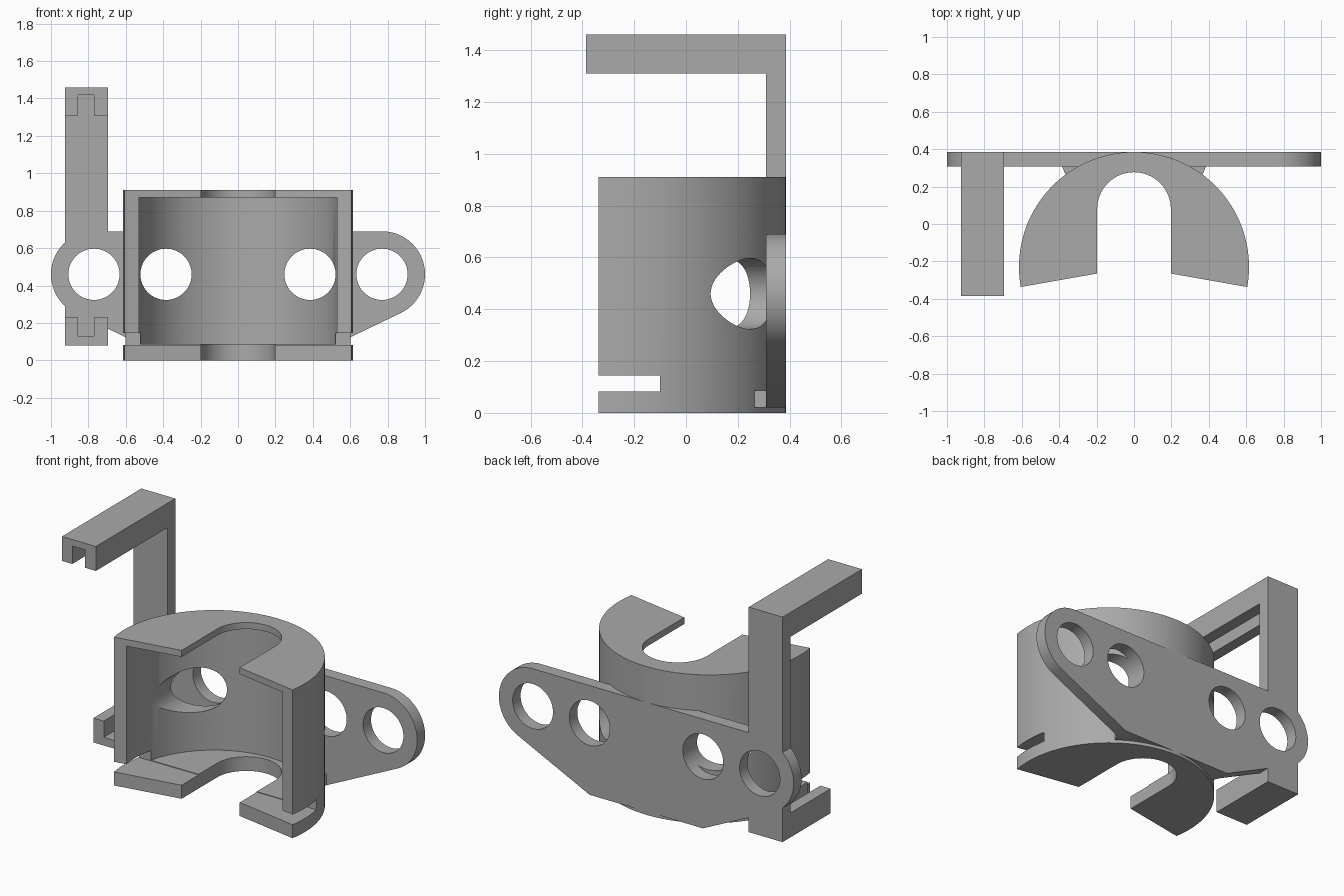
import bpy, bmesh
from math import cos, sin, radians
from mathutils import Vector

if "Cube" in bpy.data.objects:
    bpy.data.objects.remove(bpy.data.objects["Cube"])

grey = bpy.data.materials.new("plain grey")
grey.use_nodes = True
grey.diffuse_color = (0.40, 0.40, 0.40, 1)
grey.node_tree.nodes["Principled BSDF"].inputs["Base Color"].default_value = grey.diffuse_color


def arc(cx, cy, r, start, end, steps):
    angles = [radians(start + (end - start) * i / steps) for i in range(steps + 1)]
    return [(cx + r * cos(a), cy + r * sin(a)) for a in angles]


def prism(name, outline, low, high, axis="Z"):
    """Extrude an outline: (x, y) along Z, (x, z) along Y or (y, z) along X."""
    place = {"Z": lambda u, v: (u, v, low), "Y": lambda u, v: (u, low, v),
             "X": lambda u, v: (low, u, v)}[axis]
    bm = bmesh.new()
    face = bm.faces.new([bm.verts.new(place(u, v)) for u, v in outline])
    top = bmesh.ops.extrude_face_region(bm, geom=[face])
    shift = Vector([(high - low) * (axis == a) for a in "XYZ"])
    moved = [g for g in top["geom"] if isinstance(g, bmesh.types.BMVert)]
    bmesh.ops.translate(bm, verts=moved, vec=shift)
    bmesh.ops.recalc_face_normals(bm, faces=bm.faces)
    mesh = bpy.data.meshes.new(name)
    bm.to_mesh(mesh)
    bm.free()
    mesh.materials.append(grey)
    obj = bpy.data.objects.new(name, mesh)
    bpy.context.collection.objects.link(obj)
    return obj


def box(name, x0, x1, y0, y1, z0, z1):
    return prism(name, [(x0, y0), (x1, y0), (x1, y1), (x0, y1)], z0, z1)


def combine(obj, others, operation="DIFFERENCE"):
    for other in others:
        mod = obj.modifiers.new("combine", "BOOLEAN")
        mod.operation, mod.solver, mod.object = operation, "EXACT", other
        bpy.ops.object.select_all(action="DESELECT")
        obj.select_set(True)
        bpy.context.view_layer.objects.active = obj
        bpy.ops.object.modifier_apply(modifier=mod.name)


AXIS_Y, OUTER, INNER, BACK, FRONT = -0.23, 0.615, 0.538, 0.385, 0.308
HOLE_Z, END_X, END_R = 0.46, 0.77, 0.23

# Cutters
bore = prism("bore_cutter", arc(0, AXIS_Y, INNER, 0, 357, 119), 0.087, 0.87)
slot = prism("slot_cutter", [(0.197, -0.6)] + arc(0, 0.08, 0.197, 0, 180, 32)
             + [(-0.197, -0.6)], -0.1, 1.1)
gap = box("gap_cutter", -1, 1, -1, -0.1, 0.083, 0.145)
holes = [prism("hole_cutter", arc(x, HOLE_Z, 0.137, 0, 354, 59), -0.1, 0.6, "Y")
         for x in (-END_X, -0.385, 0.385, END_X)]

# Open-fronted housing with slotted floor and roof
housing = prism("housing", [(0, AXIS_Y)] + arc(0, AXIS_Y, OUTER, -10, 190, 80), 0, 0.91)
combine(housing, [bore, slot, gap] + holes)

# Mounting plate: rounded ends tapering down to a flat bottom
right_end = arc(END_X, HOLE_Z, END_R, -64.3, 90, 36)
outline = [(0.385, 0.02)] + right_end
outline += [(-x, z) for x, z in reversed(outline)]
plate = prism("mounting_plate", outline, FRONT, BACK, "Y")

# Bracket post with a long upper arm and a short lower arm
post = prism("bracket_arm", [(-0.385, 1.31), (FRONT, 1.31), (FRONT, 0.23), (-0.08, 0.23),
             (-0.08, 0.08), (BACK, 0.08), (BACK, 1.46), (-0.385, 1.46)], -0.925, -0.695, "X")
grooves = [box("groove_cutter", -0.855, -0.77, -0.5, FRONT, 1.2, 1.42),
           box("groove_cutter", -0.855, -0.77, -0.5, FRONT, 0.13, 0.3)]
combine(post, grooves)
combine(plate, [post], "UNION")
combine(plate, holes)

# Foot that joins the plate to the housing floor
foot = prism("joining_foot", [(-0.365, 0.26), (0.365, 0.26), (0.385, FRONT), (-0.385, FRONT)],
             0.02, 0.087)
combine(foot, [slot])

for helper in [bore, slot, gap, post] + holes + grooves:
    bpy.data.objects.remove(helper)

bpy.ops.object.select_all(action="DESELECT")
for obj in (housing, plate, foot):
    obj.select_set(True)
bpy.context.view_layer.objects.active = housing
bpy.ops.object.shade_smooth_by_angle(angle=radians(30))
